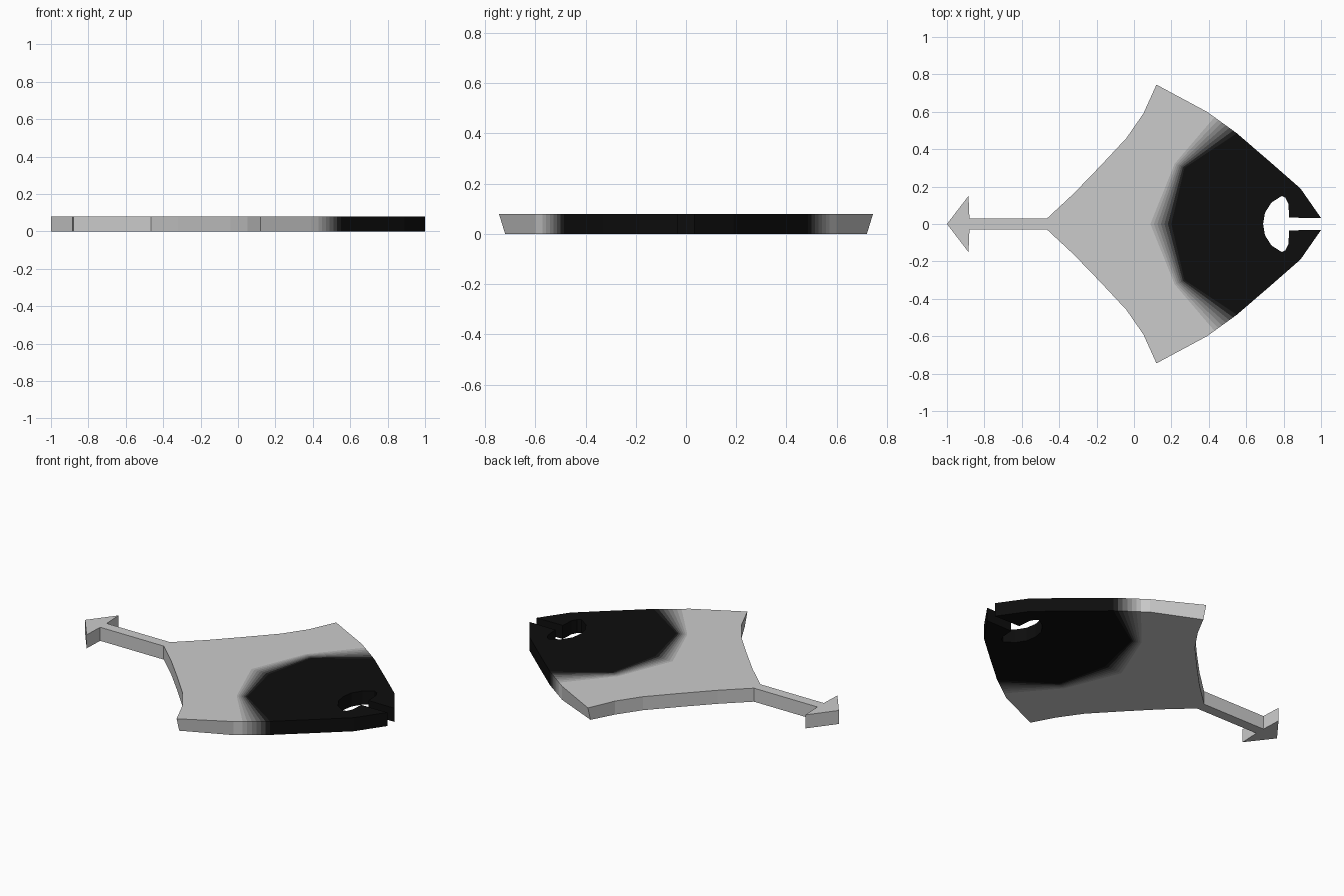
import bpy, bmesh
from mathutils import Vector

if "Cube" in bpy.data.objects:
    bpy.data.objects.remove(bpy.data.objects["Cube"])

TOP = 0.08
BANDS = 8


def lerp(a, b, t):
    return tuple(Vector(a).lerp(Vector(b), t))


def plate(name, halves, shades=None):
    """Mirror flat half outlines in y, weld them and thicken down to the ground."""
    bm = bmesh.new()
    for i, pts in enumerate(halves):
        for side in (1, -1):
            f = bm.faces.new([bm.verts.new((x, y * side, TOP)) for x, y in pts])
            f.material_index = i if shades else 0
    bmesh.ops.remove_doubles(bm, verts=bm.verts[:], dist=0.0005)
    bmesh.ops.recalc_face_normals(bm, faces=bm.faces[:])
    ext = bmesh.ops.extrude_face_region(bm, geom=bm.faces[:], use_keep_orig=True)
    for v in [g for g in ext["geom"] if isinstance(g, bmesh.types.BMVert)]:
        v.co.z = 0
        # wing tips slant inwards towards the underside
        if abs(v.co.y) > 0.7:
            v.co.y *= 0.967
    bmesh.ops.recalc_face_normals(bm, faces=bm.faces[:])
    me = bpy.data.meshes.new(name)
    bm.to_mesh(me)
    bm.free()
    for i, s in enumerate(shades or []):
        m = bpy.data.materials.new(f"shade_{i}")
        m.diffuse_color = (s, s, s, 1)
        m.use_nodes = True
        m.node_tree.nodes["Principled BSDF"].inputs["Base Color"].default_value = m.diffuse_color
        me.materials.append(m)
    ob = bpy.data.objects.new(name, me)
    bpy.context.collection.objects.link(ob)
    return ob


# Seams where the grey back fades to the black head (edge to centre line)
grey_seam = [(0.39, 0.60), (0.20, 0.33), (0.05, 0)]
black_seam = [(0.55, 0.485), (0.27, 0.30), (0.20, 0)]
seams = [[lerp(a, b, i / BANDS) for a, b in zip(grey_seam, black_seam)]
         for i in range(BANDS + 1)]

# Rear body with swept wings
rear = [(-0.465, 0), (-0.465, 0.03), (-0.32, 0.165), (-0.18, 0.31),
        (-0.04, 0.46), (0.05, 0.59), (0.12, 0.745)] + grey_seam

# Head with the mouth cut-out and front slot
head = black_seam[::-1] + [(0.73, 0.33), (0.89, 0.19), (1.0, 0.032), (0.83, 0.034),
                           (0.825, 0.11), (0.81, 0.14), (0.79, 0.15), (0.735, 0.115),
                           (0.70, 0.06), (0.69, 0)]

bands = [a + b[::-1] for a, b in zip(seams, seams[1:])]
shades = [0.8] + [0.8 * (1 - (i + 0.5) / BANDS) ** 1.5 for i in range(BANDS)] + [0.004]
plate("body", [rear] + bands + [head], shades)

# Tail with arrow-shaped tip
plate("tail", [[(-1, 0), (-0.885, 0.15), (-0.88, 0.03), (-0.465, 0.03), (-0.465, 0)]])
